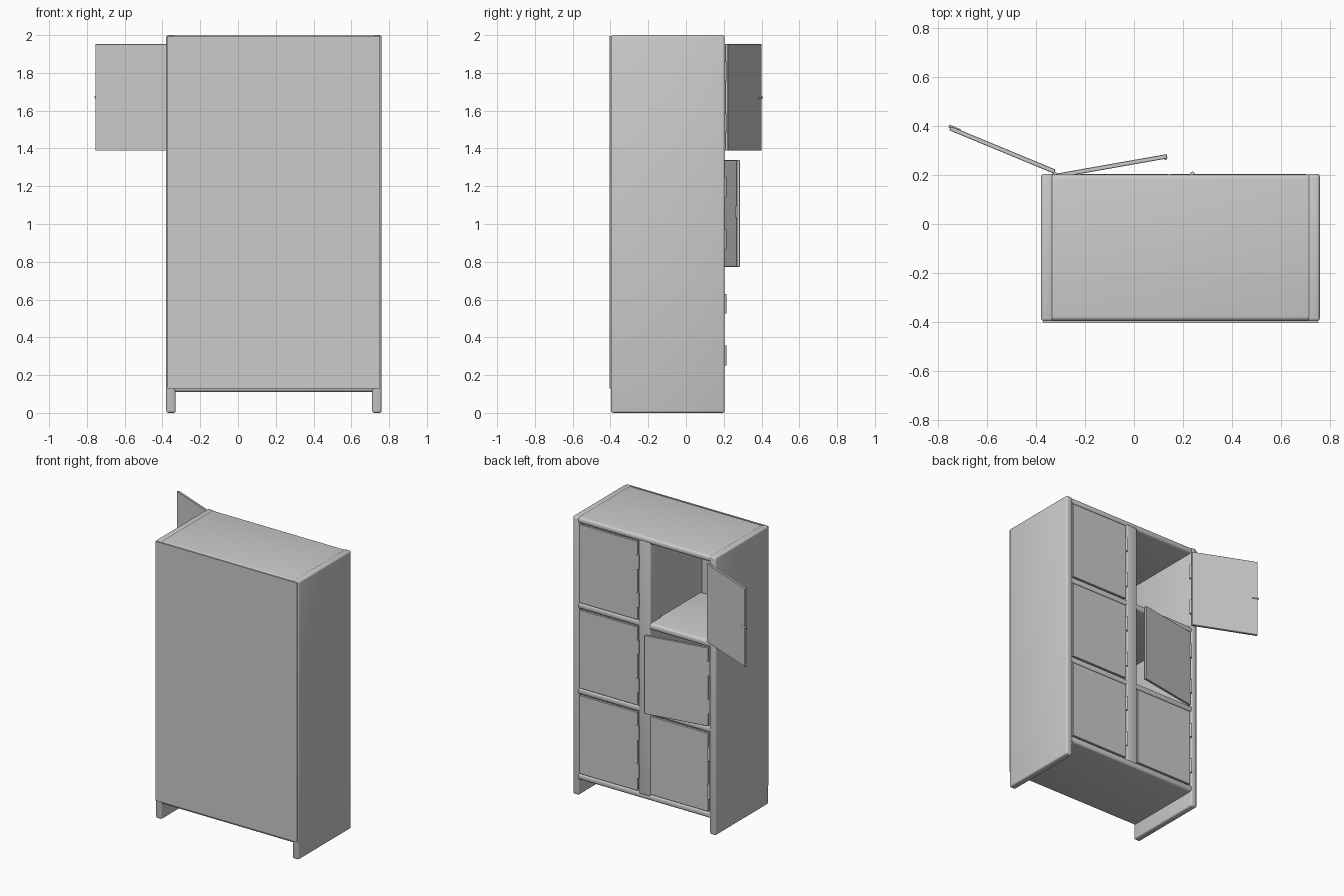
import bpy, bmesh
from math import radians, pi
from mathutils import Matrix, Vector

if "Cube" in bpy.data.objects:
    bpy.data.objects.remove(bpy.data.objects["Cube"])


def finish(ob, bevel=0, segs=3):
    bpy.context.view_layer.objects.active = ob
    for o in bpy.context.selected_objects:
        o.select_set(False)
    ob.select_set(True)
    if bevel:
        m = ob.modifiers.new("bevel", 'BEVEL')
        m.width, m.segments = bevel, segs
        bpy.ops.object.modifier_apply(modifier=m.name)
    bpy.ops.object.shade_smooth_by_angle(angle=radians(35))
    return ob


def from_bmesh(name, bm):
    me = bpy.data.meshes.new(name)
    bm.to_mesh(me)
    bm.free()
    ob = bpy.data.objects.new(name, me)
    bpy.context.collection.objects.link(ob)
    return ob


def box(name, x, y, z, bevel=0, segs=3):
    bm = bmesh.new()
    size = (x[1] - x[0], y[1] - y[0], z[1] - z[0])
    mid = Vector(((x[0] + x[1]) / 2, (y[0] + y[1]) / 2, (z[0] + z[1]) / 2))
    bmesh.ops.create_cube(bm, size=1, matrix=Matrix.Translation(mid) @ Matrix.Diagonal((*size, 1)))
    return finish(from_bmesh(name, bm), bevel, segs)


def rod(name, radius, length, centre, axis='Z'):
    bm = bmesh.new()
    rot = Matrix.Rotation(pi / 2, 4, 'Y') if axis == 'X' else Matrix.Identity(4)
    bmesh.ops.create_cone(bm, cap_ends=True, segments=16, radius1=radius, radius2=radius,
                          depth=length, matrix=Matrix.Translation(centre) @ rot)
    return finish(from_bmesh(name, bm))


FRONT, BACK = 0.205, -0.397      # door side and panel side of the cabinet
PITCH = 0.615                    # height of one compartment

# side panels reaching the ground
box("side_panel_a", (-0.38, -0.33), (BACK, FRONT), (0, 2), 0.012)
box("side_panel_b", (0.71, 0.76), (BACK, FRONT), (0, 2), 0.012)

# closing panel on the -y side
box("rear_panel", (-0.372, 0.752), (-0.405, -0.394), (0.13, 1.996))

# bottom, two shelves and top, all with rounded front edges
for i in range(4):
    z = 0.11 + i * PITCH
    box(f"shelf_{i}", (-0.35, 0.73), (-0.396, FRONT - 0.002), (z, z + (0.047 if i < 3 else 0.044)), 0.018, 4)

# central divider with a wider front post
box("divider_panel", (0.15, 0.227), (-0.396, 0.1), (0.14, 1.97))
box("divider_post", (0.142, 0.235), (0.075, FRONT), (0.14, 1.97), 0.012)

# six doors: swing angle by column and row (bottom to top)
SWING = {(0, 1): 10, (0, 2): 157.5}
WIDTH, THICK = 0.466, 0.018
for col, hinge_x in enumerate((-0.325, 0.239)):
    for row in range(3):
        z0 = 0.158 + row * PITCH
        zc = z0 + 0.2825
        tag = f"{col}_{row}"
        pivot = Matrix.Translation((hinge_x, FRONT, 0)) @ Matrix.Rotation(radians(SWING.get((col, row), 0)), 4, 'Z')

        # door leaf and its latch bar on the inner face
        leaf = box("door_" + tag, (0.003, WIDTH), (-THICK, 0), (z0, z0 + 0.565), 0.002, 1)
        if (col, row) == (0, 1):
            latch = rod("latch_" + tag, 0.006, 0.06, (WIDTH - 0.008, -THICK, zc + 0.01))
        else:
            latch = rod("latch_" + tag, 0.006, 0.05, (WIDTH - 0.017, -THICK + 0.002, zc), 'X')
        for ob in (leaf, latch):
            ob.matrix_world = pivot

        # two barrel hinges
        for k, dz in enumerate((-0.137, 0.137)):
            rod(f"hinge_{tag}_{k}", 0.009, 0.105, (hinge_x, FRONT, zc + dz))
